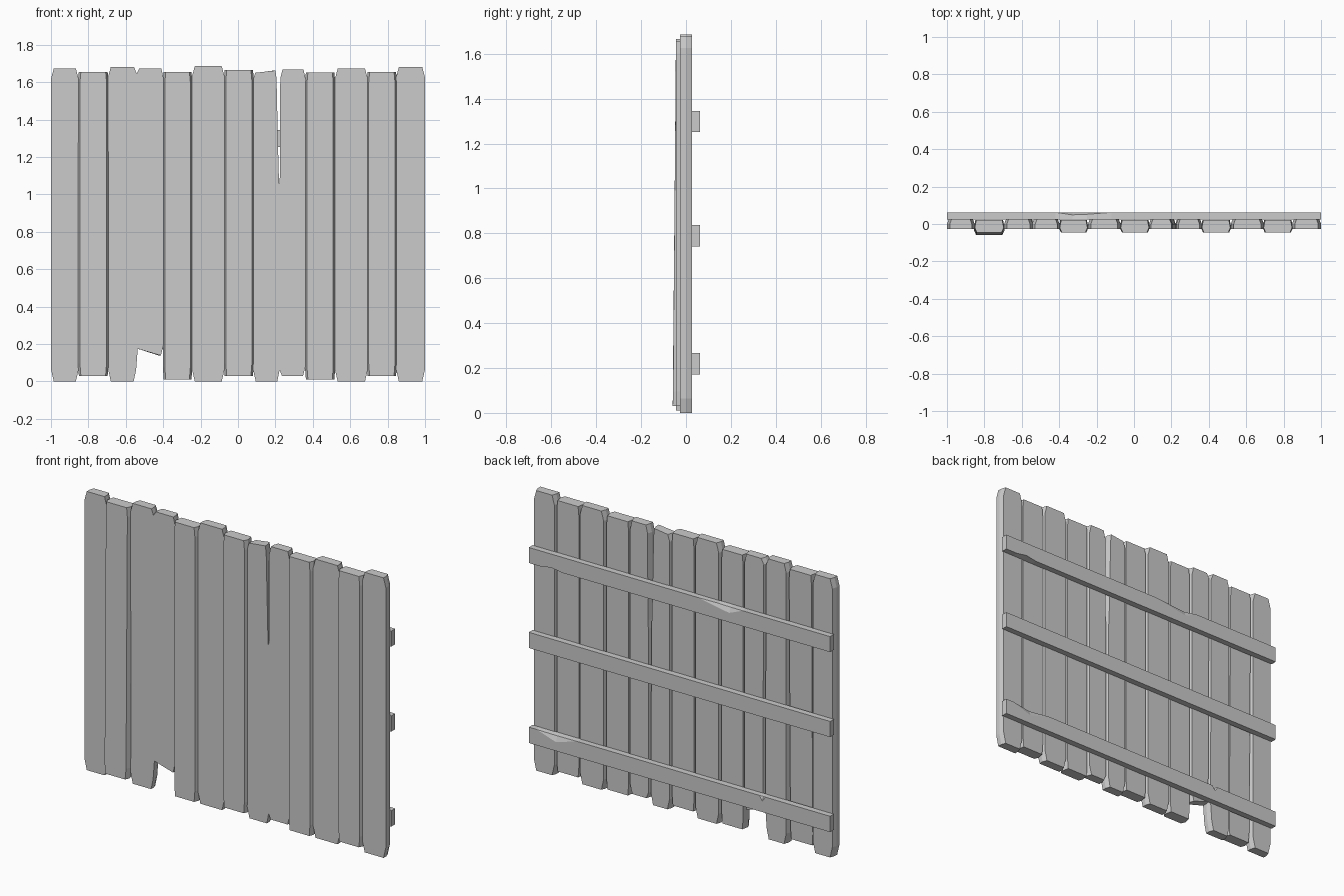
import bpy, bmesh

if "Cube" in bpy.data.objects:
    bpy.data.objects.remove(bpy.data.objects["Cube"])

RAISED_Y = (-0.045, -0.02, 0.022)
FLAT_Y = (-0.027, 0.0, 0.027)


def make_object(name, rings):
    """Loft closed rings of points and cap both ends."""
    bm = bmesh.new()
    loops = [[bm.verts.new(p) for p in ring] for ring in rings]
    n = len(loops[0])
    for a, b in zip(loops, loops[1:]):
        for i in range(n):
            j = (i + 1) % n
            bm.faces.new((a[i], a[j], b[j], b[i]))
    bm.faces.new(loops[0])
    bm.faces.new(loops[-1])
    bmesh.ops.recalc_face_normals(bm, faces=bm.faces)
    mesh = bpy.data.meshes.new(name)
    bm.to_mesh(mesh)
    bm.free()
    obj = bpy.data.objects.new(name, mesh)
    bpy.context.collection.objects.link(obj)
    return obj


def outline(x0, x1, z0, z1, taper):
    """Board outline whose ends narrow a little."""
    return [(x0 + taper, z0), (x1 - taper, z0), (x1, z0 + 0.065),
            (x1, z1 - 0.055), (x1 - taper, z1), (x0 + taper, z1),
            (x0, z1 - 0.055), (x0, z0 + 0.065)]


def plank(name, pts, raised=False, lean=0.0):
    ys = RAISED_Y if raised else FLAT_Y
    insets = (0.011, 0.0, 0.008) if raised else (0.0, 0.0, 0.01)
    mid = (min(p[0] for p in pts) + max(p[0] for p in pts)) / 2
    rings = []
    for y, inset in zip(ys, insets):
        rings.append([(x + (inset if x < mid else -inset),
                       y - lean * max(0.0, 1 - z / 0.6), z) for x, z in pts])
    return make_object(name, rings)


# Whole boards: left, right, bottom, top, raised, lean
boards = [
    (-1.0, -0.852, 0.0, 1.672, False, 0),
    (-0.856, -0.692, 0.03, 1.655, True, 0.015),
    (-0.402, -0.244, 0.01, 1.655, True, 0),
    (-0.246, -0.072, 0.0, 1.685, False, 0),
    (-0.076, 0.085, 0.03, 1.665, True, 0),
    (0.358, 0.52, 0.01, 1.652, True, 0),
    (0.518, 0.694, 0.0, 1.672, False, 0),
    (0.688, 0.85, 0.03, 1.655, True, 0),
    (0.845, 1.0, 0.0, 1.68, False, 0),
]
for i, (x0, x1, z0, z1, raised, lean) in enumerate(boards):
    plank(f"plank_{i + 1}", outline(x0, x1, z0, z1, 0.005 if raised else 0.015),
          raised, lean)

# Board beside the broken one, and the broken board itself
plank("plank_beside_break", [
    (-0.68, 0.0), (-0.558, 0.0), (-0.545, 0.06), (-0.536, 0.175), (-0.54, 1.64),
    (-0.556, 1.682), (-0.68, 1.682), (-0.694, 1.63), (-0.694, 0.065)])
plank("broken_plank", [
    (-0.538, 0.175), (-0.412, 0.138), (-0.398, 0.2), (-0.398, 1.62),
    (-0.41, 1.672), (-0.528, 1.672), (-0.545, 1.64)])

# Split pair with an open crack at the top
plank("split_plank_left", [
    (0.095, 0.0), (0.21, 0.0), (0.223, 0.065), (0.221, 1.05), (0.217, 1.13),
    (0.212, 1.35), (0.206, 1.62), (0.2, 1.662), (0.092, 1.65), (0.08, 1.61),
    (0.08, 0.065)])
plank("split_plank_right", [
    (0.235, 0.03), (0.348, 0.03), (0.363, 0.09), (0.363, 1.61), (0.35, 1.668),
    (0.238, 1.668), (0.226, 1.62), (0.224, 1.1), (0.221, 1.05), (0.221, 0.065)])


def rail(name, z0, z1, chips=()):
    """Back rail; chips are (x, top back drop, depth loss, underside rise)."""
    stations = [(-1.0, 0, 0, 0), *chips, (1.0, 0, 0, 0)]
    rings = []
    for x, drop, loss, rise in stations:
        rings.append([(x, 0.025, z0), (x, 0.062, z0 + rise),
                      (x, 0.062, z1 - 0.012 - drop), (x, 0.062 - loss, z1 - drop * 0.3),
                      (x, 0.025, z1)])
    # Sharp upper corner where the rail is undamaged
    rings = [[(p[0], p[1], z1 - s[1]) if i == 2 and s[1] == 0 else p
              for i, p in enumerate(r)] for r, s in zip(rings, stations)]
    obj = make_object(name, rings)
    bm = bmesh.new()
    bm.from_mesh(obj.data)
    bmesh.ops.remove_doubles(bm, verts=bm.verts, dist=0.0001)
    bm.to_mesh(obj.data)
    bm.free()


rail("top_rail", 1.252, 1.345, [
    (-0.42, 0, 0, 0), (-0.33, 0.025, 0.013, 0), (-0.25, 0.012, 0.01, 0),
    (-0.12, 0, 0, 0), (0.78, 0, 0, 0), (0.85, 0, 0, 0.012), (0.92, 0, 0, 0)])
rail("middle_rail", 0.742, 0.836)
rail("bottom_rail", 0.172, 0.267, [
    (-0.57, 0, 0, 0), (-0.55, 0.018, 0.012, 0), (-0.53, 0, 0, 0),
    (0.68, 0, 0, 0), (0.82, 0.03, 0.013, 0), (0.95, 0, 0, 0)])
